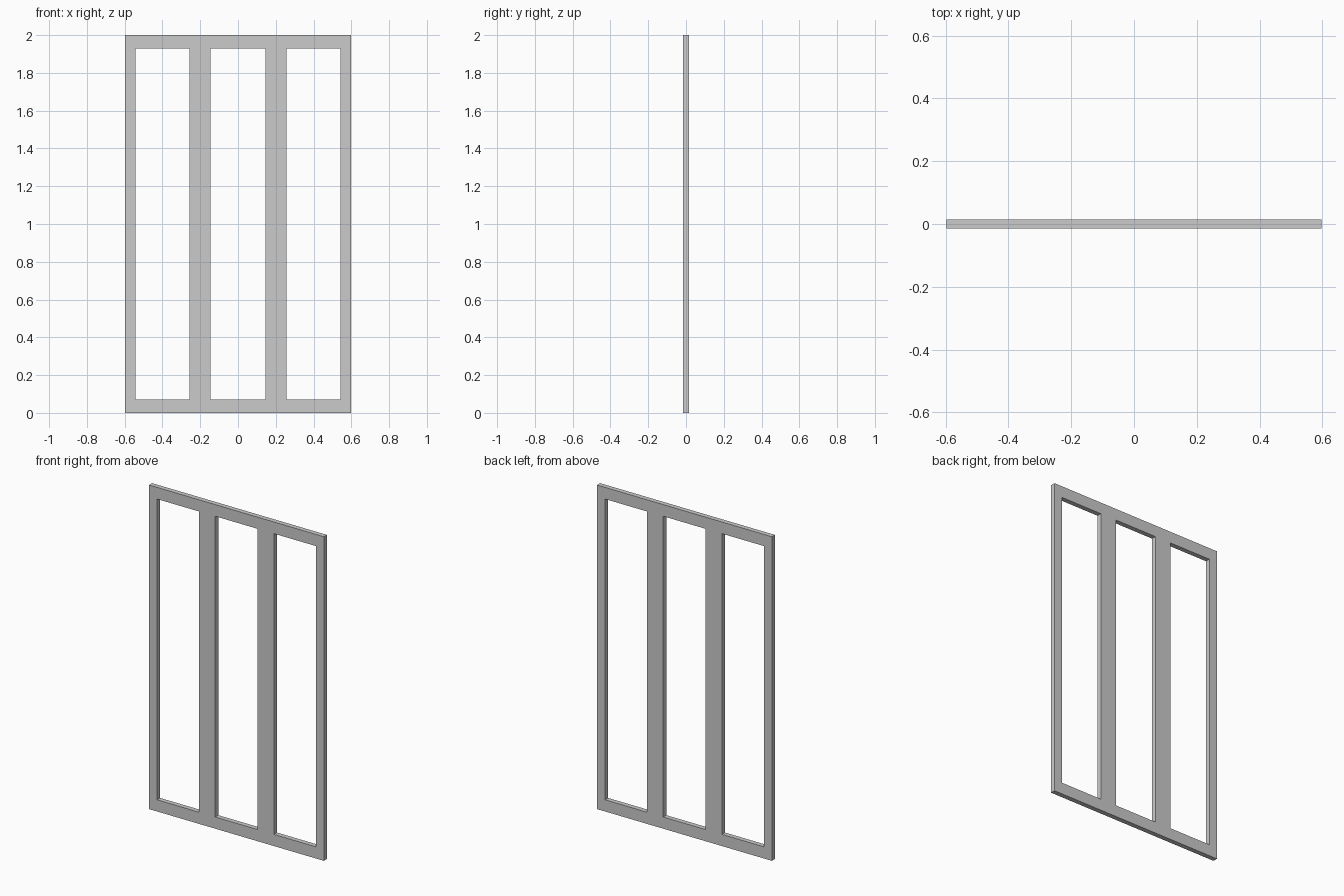
import bpy, bmesh

if "Cube" in bpy.data.objects:
    bpy.data.objects.remove(bpy.data.objects["Cube"])

THICK = 0.03
XS = [-0.597, -0.542, -0.256, -0.145, 0.145, 0.256, 0.542, 0.597]
ZS = [0.0, 0.072, 1.928, 2.0]

# Flat layout of rails and stiles, leaving three tall openings
bm = bmesh.new()
grid = [[bm.verts.new((x, -THICK / 2, z)) for z in ZS] for x in XS]
for i in range(len(XS) - 1):
    for j in range(len(ZS) - 1):
        if j == 1 and i % 2 == 1:
            continue
        bm.faces.new((grid[i][j], grid[i + 1][j], grid[i + 1][j + 1], grid[i][j + 1]))

# Give the frame its thickness as one closed solid
res = bmesh.ops.extrude_face_region(bm, geom=bm.faces[:], use_keep_orig=True)
moved = [g for g in res["geom"] if isinstance(g, bmesh.types.BMVert)]
bmesh.ops.translate(bm, verts=moved, vec=(0, THICK, 0))
bmesh.ops.recalc_face_normals(bm, faces=bm.faces[:])

mesh = bpy.data.meshes.new("three_pane_frame")
bm.to_mesh(mesh)
bm.free()
frame = bpy.data.objects.new("three_pane_frame", mesh)
bpy.context.collection.objects.link(frame)
